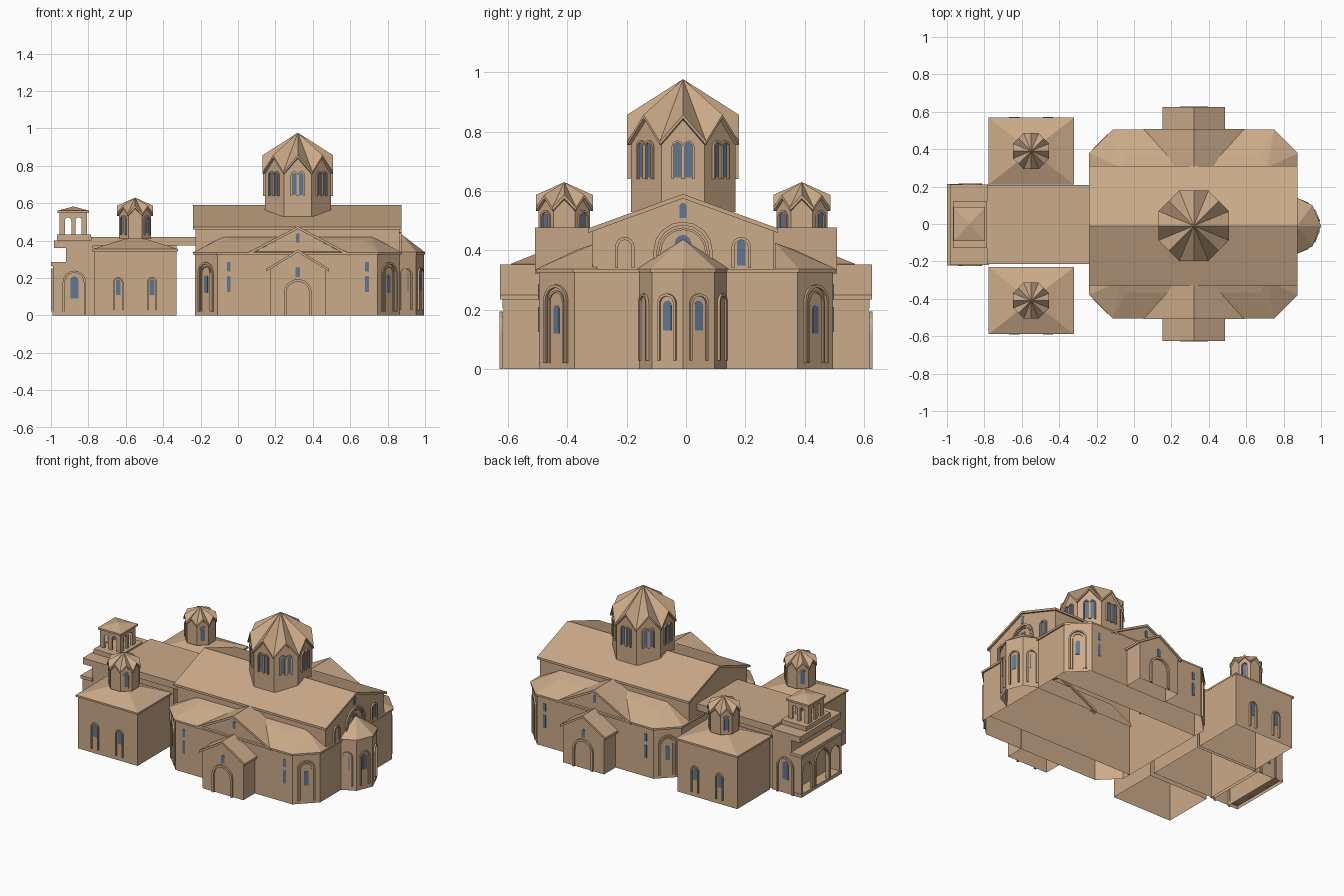
import bpy, bmesh
from math import cos, sin, pi, radians
from mathutils import Matrix, Vector

cube = bpy.data.objects.get("Cube")
if cube:
    bpy.data.objects.remove(cube)


def material(name, rgb):
    m = bpy.data.materials.new(name)
    m.use_nodes = True
    m.diffuse_color = (*rgb, 1)
    m.node_tree.nodes["Principled BSDF"].inputs["Base Color"].default_value = (*rgb, 1)
    return m


STONE = material("tan_stone", (0.6, 0.405, 0.25))
GLASS = material("blue_glass", (0.12, 0.185, 0.285))
AXIS = -.01  # the centre line sits slightly to the front


def finish(name, bm, mat=STONE, shell=""):
    """Store the mesh; shell names the sides left open: b(ottom), t(op)."""
    bmesh.ops.recalc_face_normals(bm, faces=bm.faces)
    gone = [f for f in bm.faces if ("b" in shell and f.normal.z < -.9) or ("t" in shell and f.normal.z > .9)]
    bmesh.ops.delete(bm, geom=gone, context="FACES")
    me = bpy.data.meshes.new(name)
    bm.to_mesh(me)
    bm.free()
    me.materials.append(mat)
    ob = bpy.data.objects.new(name, me)
    bpy.context.collection.objects.link(ob)
    return ob


def extrude(bm, pts, vec, matrix=Matrix()):
    """Solid made by sweeping a flat outline along a vector."""
    vec = Vector(vec)
    a = [bm.verts.new(matrix @ Vector(p)) for p in pts]
    b = [bm.verts.new(matrix @ (Vector(p) + vec)) for p in pts]
    bm.faces.new(a)
    bm.faces.new(b)
    for i in range(len(a)):
        j = (i + 1) % len(a)
        bm.faces.new((a[i], a[j], b[j], b[i]))


def prism(name, pts, vec, shell=""):
    bm = bmesh.new()
    extrude(bm, pts, vec)
    return finish(name, bm, shell=shell)


def box(name, x0, x1, y0, y1, z0, z1, shell=""):
    return prism(name, [(x0, y0, z0), (x1, y0, z0), (x1, y1, z0), (x0, y1, z0)], (0, 0, z1 - z0), shell)


def hull(name, pts, shell=""):
    bm = bmesh.new()
    for p in pts:
        bm.verts.new(p)
    bmesh.ops.convex_hull(bm, input=bm.verts)
    bmesh.ops.dissolve_limit(bm, angle_limit=0.01, verts=bm.verts, edges=bm.edges)
    return finish(name, bm, shell=shell)


def gable(name, axis, centre, half, eave, ridge, lo, hi, base=None, thick=0.015):
    """Gabled shell open at its base, or a thin roof when base is None."""
    if base is None:
        prof = [(-half, eave), (0, ridge), (half, eave),
                (half, eave - thick), (0, ridge - thick), (-half, eave - thick)]
    else:
        prof = [(-half, base), (-half, eave), (0, ridge), (half, eave), (half, base)]
    shell = "" if base is None else "b"
    if axis == "x":
        return prism(name, [(lo, centre + u, z) for u, z in prof], (hi - lo, 0, 0), shell)
    return prism(name, [(centre + u, lo, z) for u, z in prof], (0, hi - lo, 0), shell)


def wall_frame(x, y, z, deg):
    """Local x runs along the wall, y goes up and z points outward."""
    c, s = cos(radians(deg)), sin(radians(deg))
    return Matrix(((-s, 0, c, x), (c, 0, s, y), (0, 1, 0, z), (0, 0, 0, 1)))


def arch_line(w, h, u=0, lift=0, n=8):
    """Open outline of a round arch, from left foot to right foot."""
    r = w / 2
    top = [(u - r * cos(pi * i / n), h - r + r * sin(pi * i / n), lift) for i in range(n + 1)]
    return [(u - r, 0, lift)] + top + [(u + r, 0, lift)]


frames, panes = bmesh.new(), bmesh.new()
LIFT = .0008  # keeps plates just off the wall


def arch(x, y, z, deg, w, h, t=0.01, depth=0.01):
    outer, inner = arch_line(w, h, lift=LIFT), arch_line(w - 2 * t, h - t, lift=LIFT)
    extrude(frames, outer + inner[::-1], (0, 0, depth), wall_frame(x, y, z, deg))


def pane(x, y, z, deg, w, h, square=False):
    pts = arch_line(w, h, lift=LIFT)
    if square:
        pts = [(-w/2, 0, LIFT), (-w/2, h, LIFT), (w/2, h, LIFT), (w/2, 0, LIFT)]
    extrude(panes, pts, (0, 0, 0.002), wall_frame(x, y, z, deg))


def arcade(name, x, y, z, deg, length, height, spans, depth):
    """Pierced wall: arches (centre, width, height) open down to its foot."""
    pts = [(-length / 2, 0, 0)]
    for u, w, h in spans:
        pts += arch_line(w, h, u)
    pts += [(length / 2, 0, 0), (length / 2, height, 0), (-length / 2, height, 0)]
    bm = bmesh.new()
    extrude(bm, pts, (0, 0, -depth), wall_frame(x, y, z, deg))
    finish(name, bm)


def pleated_tower(name, cx, cy, apothem, over, z0, valley, peak, apex):
    """Octagonal drum with a small gable on each face and a pleated roof."""
    def ring(bm, r, low, high):
        out = []
        for i in range(16):
            a = i * pi / 8
            d = r if i % 2 == 0 else r / cos(pi / 8)
            out.append(bm.verts.new((cx + d * cos(a), cy + d * sin(a), low if i % 2 else high)))
        return out

    def loft(part, rings, tip):
        bm = bmesh.new()
        rows = [ring(bm, *r) for r in rings]
        top = bm.verts.new((cx, cy, tip))
        foot = bm.verts.new((cx, cy, rings[0][1]))
        for i in range(16):
            j = (i + 1) % 16
            for a, b in zip(rows, rows[1:]):
                bm.faces.new((a[i], a[j], b[j], b[i]))
            bm.faces.new((rows[-1][i], rows[-1][j], top))
            bm.faces.new((rows[0][j], rows[0][i], foot))
        finish(part, bm)

    loft(name + "_drum", [(apothem, z0, z0), (apothem, valley - .005, peak - .01)], apex - 0.03)
    r = apothem + over
    loft(name + "_roof", [(r, valley - .012, peak - .012), (r, valley, peak)], apex)


# Main body: open shell with cut corners
plan = [(-.23, -.375), (-.11, -.495), (.745, -.495), (.865, -.375)]
plan += [(x, -y) for x, y in reversed(plan)]
prism("main_walls", [(x, y, 0) for x, y in plan], (0, 0, .334), "bt")
for x in (-.24, .863):
    box("end_eave", x, x + .012, -.38, .38, .325, .338)

# Aisle roofs, cross gables and side porches
for s, side in ((-1, "front"), (1, "back")):
    edge = [(-.24, .3), (-.24, .38), (-.115, .505), (.75, .505), (.875, .38), (.875, .3)]
    hull(side + "_aisle_roof", [(x, s * y, z) for x, y in edge for z in (.325, .337)] +
         [(-.07, s * .3, .425), (.71, s * .3, .425), (-.04, s * .365, .403), (.675, s * .365, .403)], "b")
    gable(side + "_cross_gable", "y", .32, .24, .335, .462, s * .31, s * .497, base=.325)
    gable(side + "_cross_gable_roof", "y", .32, .27, .335, .477, s * .29, s * .508)
    gable(side + "_porch", "y", .32, .15, .25, .34, s * .49, s * .615, base=0)
    gable(side + "_porch_roof", "y", .32, .167, .25, .353, s * .49, s * .626)

    d = 90 * s
    arch(.32, s * .615, 0, d, .15, .195, t=.014, depth=.012)
    pane(.32, s * .615, .205, d, .024, .055)
    pane(.32, s * .497, .39, d, .02, .05)
    for x in (-.05, .69):
        pane(x, s * .495, .235, d, .02, .05, True)
        pane(x, s * .495, .125, d, .02, .085, True)
    # Blind arches on the cut corners
    for x, deg in ((-.17, 135), (.805, 45)):
        arch(x, s * .435, .02, s * deg, .11, .265)
        arch(x, s * .435, .02, s * deg, .075, .245, t=.007, depth=.006)
        pane(x, s * .435, .12, s * deg, .026, .095)
    arch(.863, AXIS + s * .196, .34, 0, .065, .105)

# Nave standing on the ground, with its east gable
gable("nave", "x", AXIS, .305, .465, .578, -.228, .863, base=0)
gable("nave_roof", "x", AXIS, .32, .474, .59, -.24, .875)
pane(.863, AXIS + .196, .35, 0, .03, .085)
arch(.863, AXIS, .337, 0, .2, .16, t=.012)
arch(.863, AXIS, .337, 0, .165, .14, t=.008, depth=.006)
pane(.863, AXIS, .36, 0, .055, .092)
pane(.863, AXIS, .51, 0, .025, .05)


# Apse: half an octagon against the east wall
def half_octagon(r, z):
    ring = [(i * pi / 4) for i in range(-2, 3)]
    return [(max(.86, .845 + r * cos(a)), AXIS + r * sin(a), z) for a in ring]


prism("apse_walls", half_octagon(.149, 0), (0, 0, .33), "bt")
hull("apse_roof", half_octagon(.155, .325) + half_octagon(.155, .338) + [(.87, AXIS, .437)], "b")
mid = .149 * cos(pi / 8)
for deg in (-67.5, -22.5, 22.5, 67.5):
    x, y = .845 + mid * cos(radians(deg)), AXIS + mid * sin(radians(deg))
    arch(x, y, .03, deg, .068, .225, t=.009)
    pane(x, y, .13, deg, .029, .1)

# Central dome with paired windows
pleated_tower("dome", .32, AXIS, .176, .012, .53, .767, .857, .977)
for i in range(8):
    a = i * pi / 4
    for u in (-.019, .019):
        x, y = .32 + .176 * cos(a) - u * sin(a), AXIS + .176 * sin(a) + u * cos(a)
        arch(x, y, .64, i * 45, .038, .13, t=.007)
        pane(x, y, .645, i * 45, .024, .118)

# Corner chapels with small domes
for s, side in ((-1, "front"), (1, "back")):
    cy = AXIS + s * .4
    name = side + "_chapel"
    box(name + "_walls", -.768, -.33, cy - .17, cy + .17, 0, .35, "bt")
    corners = [(x, cy + y) for x in (-.777, -.322) for y in (-.179, .179)]
    hull(name + "_roof", [(x, y, z) for x, y in corners for z in (.343, .355)] + [(-.55, cy, .427)], "b")
    pleated_tower(name + "_dome", -.55, cy, .086, .01, .41, .545, .587, .63)
    for deg in (45, 135, 225, 315):
        x, y = -.55 + .086 * cos(radians(deg)), cy + .086 * sin(radians(deg))
        arch(x, y, .43, deg, .042, .105, t=.007, depth=.007)
        pane(x, y, .44, deg, .025, .085)
    for x in (-.64, -.46):
        arch(x, cy + s * .17, .03, 90 * s, .055, .175, t=.008)
        pane(x, cy + s * .17, .11, 90 * s, .026, .083)

# Hall and its bridging flat roof
box("hall_walls", -.8, -.33, -.205, .2, 0, .38, "bt")
box("hall_roof", -.785, -.22, -.215, .208, .375, .42)

# Entrance block, open portico and belfry
box("entrance_walls", -.92, -.78, -.213, .207, 0, .365, "bt")
box("entrance_roof", -.985, -.775, -.218, .212, .362, .402)
for s in (-1, 1):
    y = -.003 + s * .21
    arch(-.875, y, 0, 90 * s, .125, .24, t=.012)
    pane(-.875, y, .09, 90 * s, .042, .12)
    box("portico_side", -.99, -.915, y - s * .015, y, .02, .27)
arcade("portico_front", -.99, -.003, .02, 180, .42, .25,
       ((-.145, .09, .19), (0, .13, .22), (.145, .09, .19)), .015)
arch(-.99, -.003, .02, 180, .15, .23, depth=.008)
box("portico_floor", -.992, -.915, -.216, .21, 0, .022, "b")
box("portico_roof", -.999, -.915, -.221, .215, .265, .285)

box("belfry_plinth", -.968, -.785, -.128, .124, .4, .432)
for deg in (0, 90, 180, 270):
    c, s = cos(radians(deg)), sin(radians(deg))
    arcade("belfry_wall", -.88 + .074 * c, .08 * s, .43, deg, .16 if abs(c) > .5 else .148,
           .12, ((-.028, .033, .095), (.028, .033, .095)), .014)
rim = [(x, y) for x in (-.964, -.796) for y in (-.09, .09)]
hull("belfry_roof", [(x, y, z) for x, y in rim for z in (.548, .56)] + [(-.88, 0, .583)])

finish("arch_frames", frames)
finish("window_panes", panes, GLASS)
